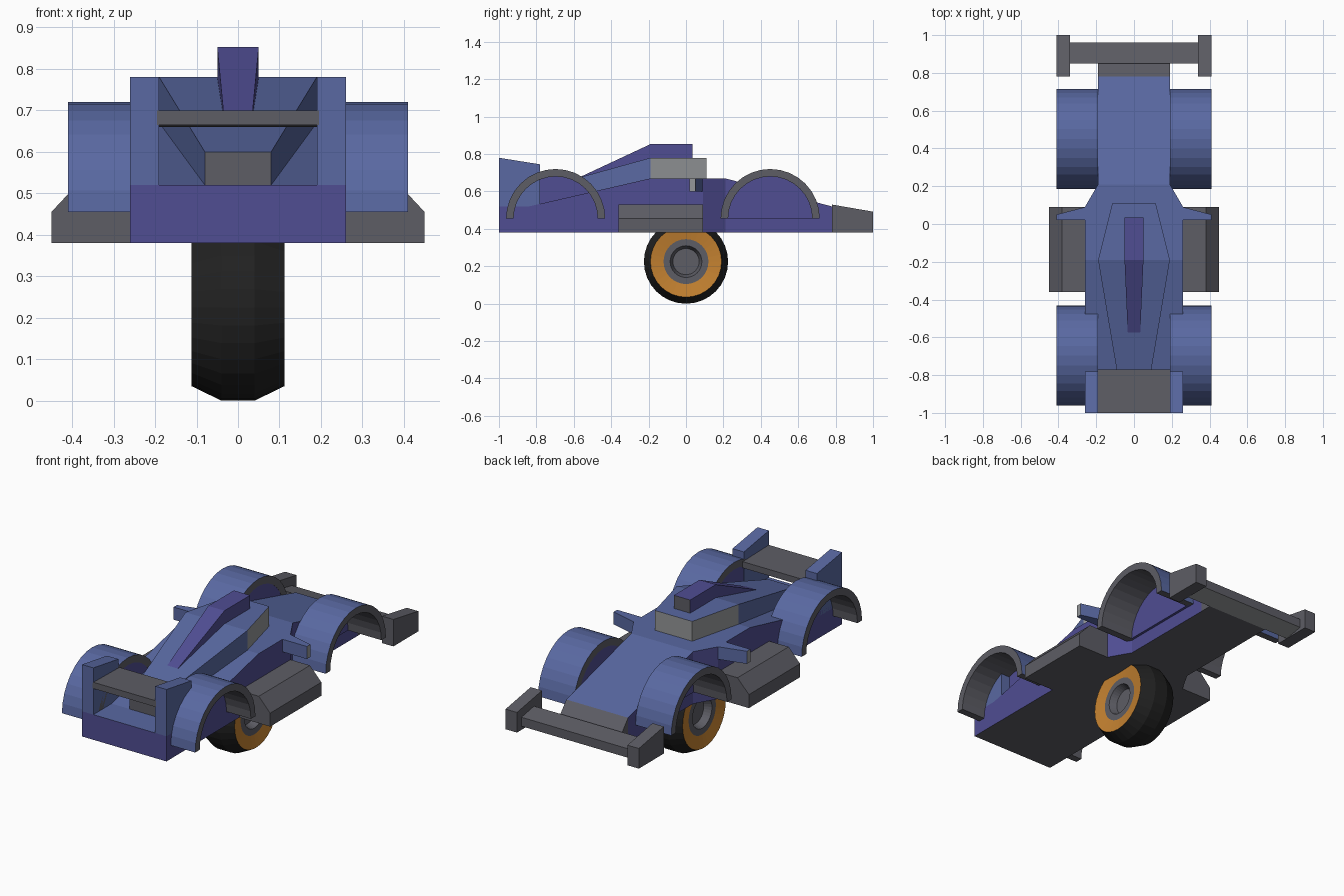
import bpy, bmesh
from math import sin, cos, pi

if "Cube" in bpy.data.objects:
    bpy.data.objects.remove(bpy.data.objects["Cube"])

COLORS = {
    "blue": (0.10, 0.14, 0.36, 1), "indigo": (0.08, 0.075, 0.29, 1),
    "dark_grey": (0.11, 0.11, 0.13, 1), "light_grey": (0.30, 0.31, 0.32, 1),
    "rubber": (0.015, 0.015, 0.015, 1), "orange": (0.55, 0.22, 0.03, 1),
}
MATS = {}
for key, col in COLORS.items():
    MATS[key] = bpy.data.materials.new(key)
    MATS[key].diffuse_color = col


def loft(name, rings, paint="blue", caps=True):
    """Skin equal-length rings; paint is a colour or a function of a face."""
    bm = bmesh.new()
    loops = [[bm.verts.new(p) for p in r] for r in rings]
    n = len(loops[0])
    for a, b in zip(loops, loops[1:]):
        for i in range(n):
            j = (i + 1) % n
            bm.faces.new((a[i], a[j], b[j], b[i]))
    if caps:
        bm.faces.new(loops[0])
        bm.faces.new(loops[-1])
    bmesh.ops.remove_doubles(bm, verts=bm.verts, dist=1e-5)
    bmesh.ops.recalc_face_normals(bm, faces=bm.faces)
    bm.normal_update()
    me = bpy.data.meshes.new(name)
    slots = []
    for f in bm.faces:
        c = paint(f) if callable(paint) else paint
        if c not in slots:
            slots.append(c)
            me.materials.append(MATS[c])
        f.material_index = slots.index(c)
    bm.to_mesh(me)
    bm.free()
    ob = bpy.data.objects.new(name, me)
    bpy.context.collection.objects.link(ob)
    return ob


def rect(y, x0, x1, z0, z1):
    return [(x0, y, z0), (x1, y, z0), (x1, y, z1), (x0, y, z1)]


def sym(y, w, z0, z1):
    return rect(y, -w, w, z0, z1)


# Main body: grey floor and nose lip, indigo flanks, blue deck
def paint_body(f):
    c = f.calc_center_median()
    if f.normal.z < -0.9 or c.y > 0.79:
        return "dark_grey"
    return "blue" if f.normal.z > 0.3 else "indigo"


loft("body", [sym(y, w, 0.38, z) for y, w, z in (
    (-1, .26, .52), (-.84, .26, .52), (-.19, .26, .67), (.09, .26, .67),
    (.21, .19, .67), (.78, .19, .52), (.85, .19, .44))], paint_body)

# Engine cover and cockpit block with light window panels
def paint_cover(f):
    c = f.calc_center_median()
    if c.y < -0.8:
        return "dark_grey"
    return "light_grey" if c.y > -0.1 and abs(f.normal.z) < 0.3 else "blue"


loft("engine_cover", [sym(-.84, .08, .51, .60), sym(-.19, .19, .66, .78),
                      sym(.11, .115, .66, .78)], paint_cover)

# Tapered air intake on top
loft("air_intake", [sym(-.64, .03, .60, .643), sym(-.19, .05, .74, .853),
                    sym(.035, .05, .74, .853)],
     lambda f: "dark_grey" if f.normal.y > 0.9 else "indigo")

# Wings
loft("rear_wing", [sym(-1, .195, .665, .70), sym(-.77, .195, .66, .695)], "dark_grey")
loft("front_wing", [sym(.85, .345, .38, .47), sym(.96, .345, .40, .45)],
     lambda f: "light_grey" if f.normal.z < -0.5 else "dark_grey")

# Fender arc, open at the bottom
ARC = 16
R_OUT, R_IN, HUB_Z = 0.265, 0.225, 0.455


def fender_rings(s, yc):
    rings = []
    for i in range(ARC + 1):
        a = pi * i / ARC
        rings.append([(s * x, yc + r * cos(a), HUB_Z + r * sin(a))
                      for x, r in ((.19, R_IN), (.41, R_IN), (.41, R_OUT), (.19, R_OUT))])
    return rings


def half_disc(x, yc, r):
    return [(x, yc + r * cos(pi * i / ARC), HUB_Z + r * sin(pi * i / ARC))
            for i in range(ARC + 1)]


for s, side in ((1, "right"), (-1, "left")):
    for yc, end in ((-.697, "rear"), (.45, "front")):
        def paint_fender(f, yc=yc):
            c = f.calc_center_median()
            out = f.normal.y * (c.y - yc) + f.normal.z * (c.z - HUB_Z)
            return "blue" if out > 0.1 else "dark_grey"
        loft(f"{end}_{side}_fender", fender_rings(s, yc), paint_fender)
        # Inner wall closing the arch
        loft(f"{end}_{side}_arch_panel",
             [half_disc(s * .191, yc, .24), half_disc(s * .205, yc, .24)], "indigo")

    # Side pod
    pod = [(.24, .38), (.45, .38), (.45, .455), (.38, .53), (.24, .53)]
    loft(f"{side}_side_pod", [[(s * x, y, z) for x, z in pod] for y in (-.36, .09)],
         "dark_grey")

    # Mirror
    plan = [(.25, .02), (.41, .02), (.41, .05), (.25, .092)]
    loft(f"{side}_mirror", [[(s * x, y, z) for x, y in plan] for z in (.60, .67)],
         lambda f: "light_grey" if abs(f.normal.x) > 0.9 else "blue")

    # Wing end plates
    loft(f"rear_{side}_end_plate", [rect(-1, s * .19, s * .26, .50, .78),
                                    rect(-.78, s * .19, s * .26, .50, .745)])
    loft(f"front_{side}_end_plate", [rect(.78, s * .34, s * .41, .38, .53),
                                     rect(1, s * .34, s * .41, .38, .492)], "dark_grey")

# Single centre wheel: tyre, orange rim band and recessed hub, turned about x
SEG = 32
half = [(.04, .225), (.112, .19), (.10, .12), (.10, .085), (.06, .07), (.06, .062)]
profile = [(-x, r) for x, r in reversed(half)] + half


def paint_wheel(f):
    c = f.calc_center_median()
    r = (c.y ** 2 + (c.z - .225) ** 2) ** .5
    if r > 0.19:
        return "rubber"
    return "orange" if r > 0.125 else "dark_grey"


loft("centre_wheel", [[(x, r * cos(2 * pi * i / SEG), .225 + r * sin(2 * pi * i / SEG))
                       for i in range(SEG)] for x, r in profile], paint_wheel)

for m in bpy.data.materials:
    if m.users and not m.is_grease_pencil:
        m.use_nodes = True
        m.node_tree.nodes["Principled BSDF"].inputs["Base Color"].default_value = m.diffuse_color
